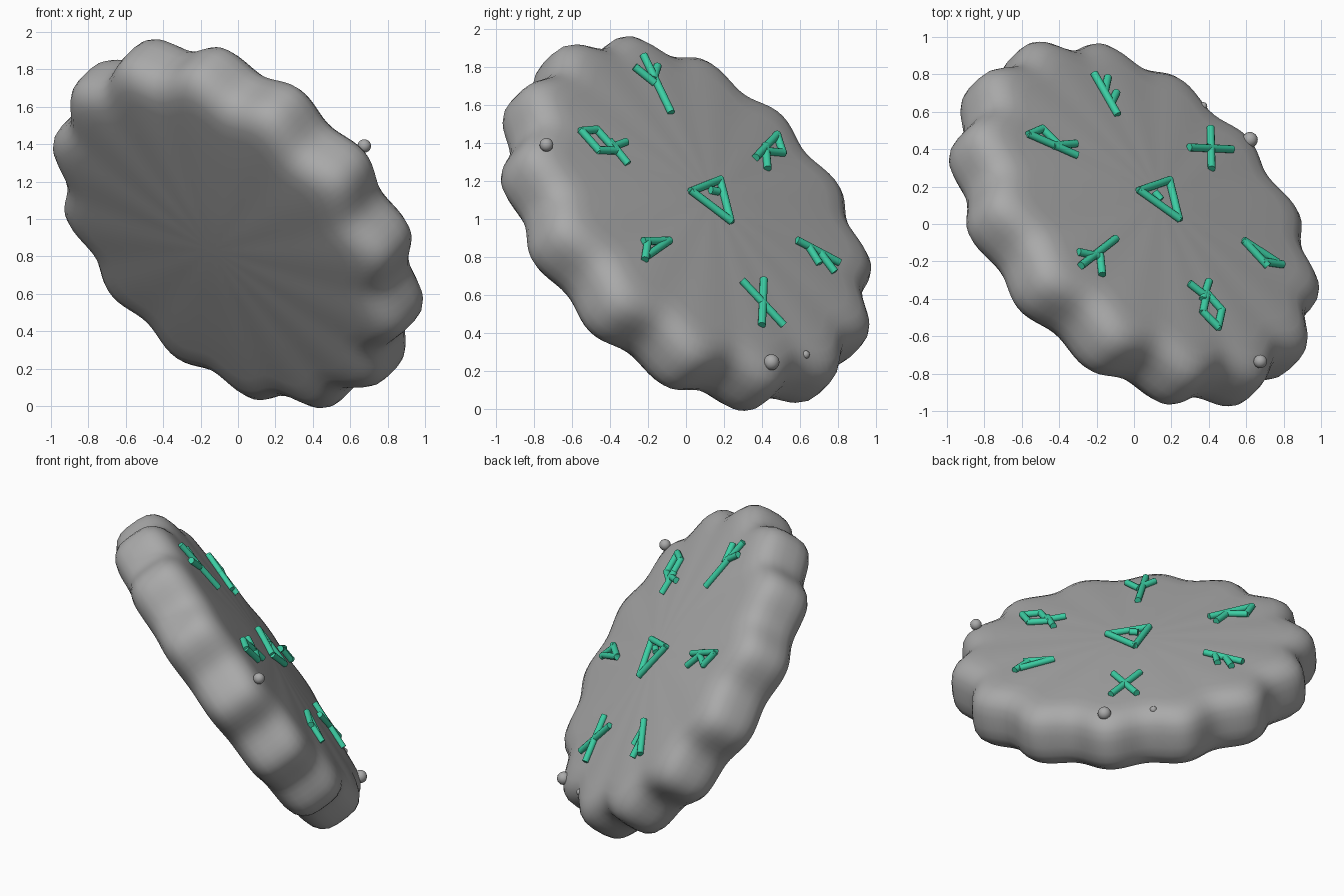
import bpy, bmesh, math
from mathutils import Vector, Matrix

if "Cube" in bpy.data.objects:
    bpy.data.objects.remove(bpy.data.objects["Cube"])

U = Vector((1, -1, 0)).normalized()
V = Vector((1, 1, -2)).normalized()
N = Vector((1, 1, 1)).normalized()
CENTRE = Vector((0, 0, 0.975))


def material(name, colour):
    m = bpy.data.materials.new(name)
    m.diffuse_color = (*colour, 1)
    m.use_nodes = True
    m.node_tree.nodes["Principled BSDF"].inputs["Base Color"].default_value = m.diffuse_color
    return m


stone = material("grey_stone", (0.4, 0.4, 0.4))
jade = material("jade_green", (0.045, 0.62, 0.37))


def finish(bm, name, mat, angle):
    bmesh.ops.recalc_face_normals(bm, faces=bm.faces)
    me = bpy.data.meshes.new(name)
    bm.to_mesh(me)
    bm.free()
    ob = bpy.data.objects.new(name, me)
    bpy.context.collection.objects.link(ob)
    me.materials.append(mat)
    bpy.ops.object.select_all(action='DESELECT')
    ob.select_set(True)
    bpy.context.view_layer.objects.active = ob
    bpy.ops.object.shade_smooth_by_angle(angle=math.radians(angle))
    return ob


def place(u, v, k):
    return CENTRE + U * u + V * v + N * k


# Scalloped tilted slab: rings of a rounded profile, fourteen lobes around
half = [(0.3, 0.235), (0.6, 0.22), (0.8, 0.208), (0.88, 0.2), (0.93, 0.18),
        (0.97, 0.145), (0.992, 0.1), (1.0, 0.04)]
profile = half + [(r, -k) for r, k in reversed(half)]
SEG = 168
bm = bmesh.new()
rings = []
for f, k in profile:
    ring = []
    for i in range(SEG):
        a = math.tau * i / SEG
        r = f * (1.105 + 0.04 * math.cos(14 * (a - math.radians(7))))
        ring.append(bm.verts.new(place(r * math.cos(a), r * math.sin(a), k)))
    rings.append(ring)
for a, b in zip(rings, rings[1:]):
    for i in range(SEG):
        j = (i + 1) % SEG
        bm.faces.new((a[i], a[j], b[j], b[i]))
for ring, k in ((rings[0], 0.245), (rings[-1], -0.245)):
    tip = bm.verts.new(place(0, 0, k))
    for i in range(SEG):
        bm.faces.new((ring[i], ring[(i + 1) % SEG], tip))
finish(bm, "stone_slab", stone, 50)

# Small pebbles on the rim
for i, (x, y, z, r) in enumerate([(0.62, 0.45, -0.73, 0.042),
                                  (0.675, -0.735, 0.415, 0.036),
                                  (0.37, 0.63, -0.69, 0.022)]):
    bm = bmesh.new()
    bmesh.ops.create_uvsphere(bm, u_segments=16, v_segments=10, radius=r,
                              matrix=Matrix.Translation(CENTRE + Vector((x, y, z))))
    finish(bm, f"rim_pebble_{i + 1}", stone, 60)


def on_face(x, y):
    """Point on the domed upper face lying above plan position x, y."""
    k = 0.24
    for _ in range(4):
        p = Vector((x, y, math.sqrt(3) * k - x - y))
        k = 0.262 - 0.045 * math.hypot(p.dot(U), p.dot(V))
    return CENTRE + p


def bar(bm, x1, y1, x2, y2, r=0.021):
    p, q = on_face(x1, y1), on_face(x2, y2)
    d = q - p
    m = Matrix.Translation((p + q) / 2) @ d.to_track_quat('Z', 'Y').to_matrix().to_4x4()
    bmesh.ops.create_cone(bm, cap_ends=True, segments=12, radius1=r, radius2=r,
                          depth=d.length + 0.015, matrix=m)


# Raised carved signs, each a few round bars
signs = {
    "centre_triangle": [(.03, .18, .19, .235), (.19, .235, .24, .03), (.24, .03, .03, .18),
                        (.115, .165, .14, .135)],
    "branch_sign": [(-.21, .80, -.09, .59), (-.155, .71, -.14, .78), (-.12, .65, -.095, .70)],
    "arrow_sign": [(-.56, .48, -.31, .37), (-.56, .48, -.49, .51), (-.49, .51, -.40, .42),
                   (-.43, .42, -.315, .43)],
    "cross_sign": [(.41, .51, .415, .30), (.30, .41, .52, .40)],
    "fork_sign": [(-.10, -.08, -.28, -.22), (-.29, -.15, -.2, -.17), (-.18, -.17, -.17, -.265)],
    "wedge_sign": [(.59, -.09, .71, -.22), (.59, -.09, .76, -.20), (.69, -.20, .79, -.215)],
    "loop_sign": [(.30, -.32, .39, -.39), (.40, -.31, .37, -.40), (.39, -.37, .47, -.46),
                  (.47, -.46, .45, -.55), (.45, -.55, .37, -.47), (.37, -.47, .39, -.37)],
}
for name, bars in signs.items():
    bm = bmesh.new()
    for b in bars:
        bar(bm, *b)
    finish(bm, name, jade, 40)
